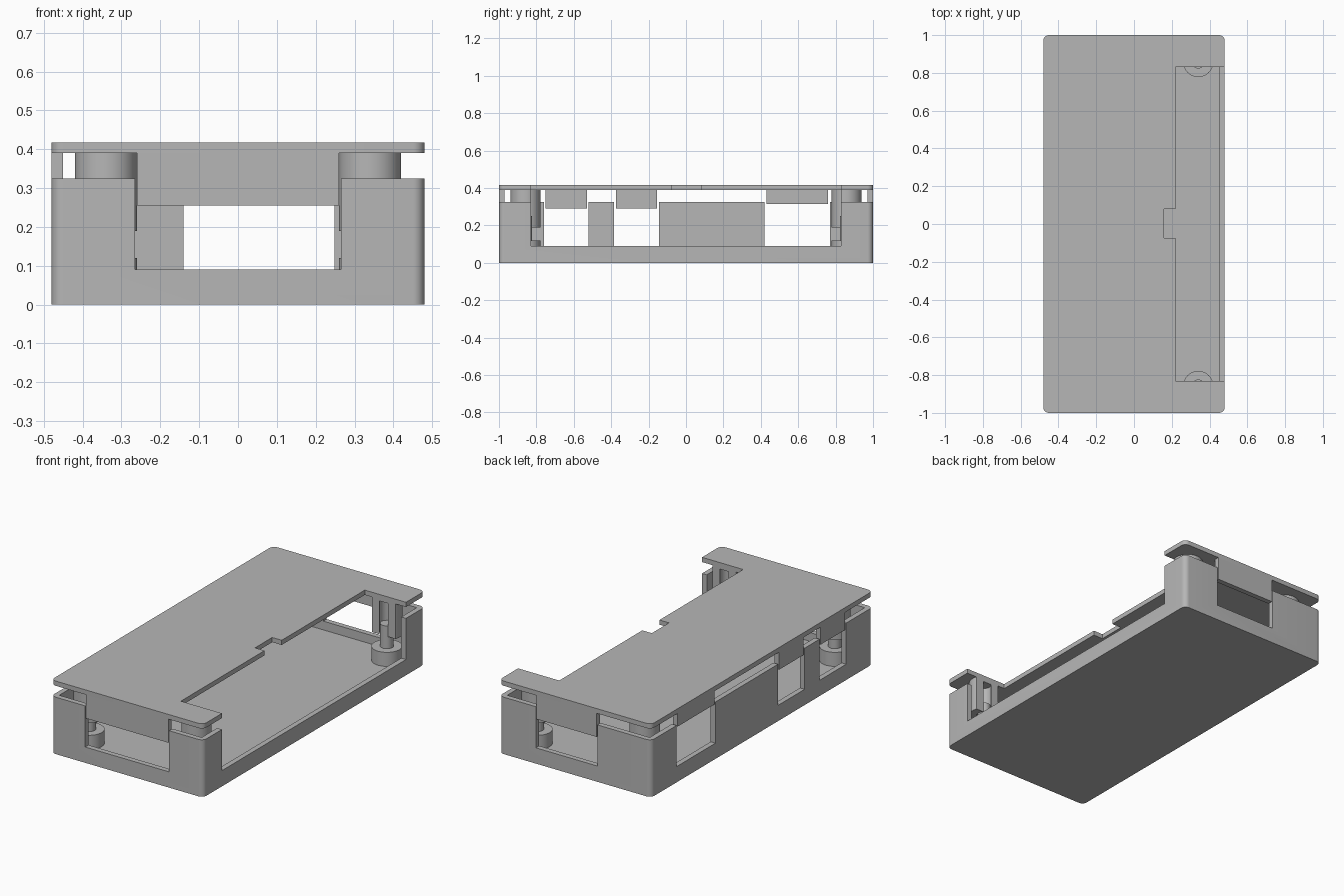
import bpy
import bmesh
from math import pi, cos, sin

cube = bpy.data.objects.get("Cube")
if cube:
    bpy.data.objects.remove(cube, do_unlink=True)

grey = bpy.data.materials.new("plain grey")
grey.use_nodes = True
grey.diffuse_color = (0.47, 0.47, 0.47, 1)
grey.node_tree.nodes["Principled BSDF"].inputs["Base Color"].default_value = (0.47, 0.47, 0.47, 1)

W, L = 0.48, 1.0          # half width and half length
WALL, FLOOR, RIM = 0.03, 0.04, 0.09
BASE_TOP, LID_LOW, LID_TOP = 0.325, 0.39, 0.417
BIG = 0.6


def prism(name, points, z0, z1):
    """Extrude a flat outline from z0 to z1."""
    bm = bmesh.new()
    face = bm.faces.new([bm.verts.new((x, y, z0)) for x, y in points])
    up = bmesh.ops.extrude_face_region(bm, geom=[face])["geom"]
    for v in up:
        if isinstance(v, bmesh.types.BMVert):
            v.co.z = z1
    bmesh.ops.recalc_face_normals(bm, faces=bm.faces)
    mesh = bpy.data.meshes.new(name)
    bm.to_mesh(mesh)
    bm.free()
    mesh.materials.append(grey)
    obj = bpy.data.objects.new(name, mesh)
    bpy.context.collection.objects.link(obj)
    return obj


def box(name, x0, x1, y0, y1, z0, z1):
    return prism(name, [(x0, y0), (x1, y0), (x1, y1), (x0, y1)], z0, z1)


def cylinder(name, x, y, r, z0, z1, n=48):
    return prism(name, [(x + r * cos(2 * pi * i / n), y + r * sin(2 * pi * i / n)) for i in range(n)], z0, z1)


def slab(name, r, z0, z1, steps=8):
    """Full-size plate with rounded vertical corners."""
    pts = []
    for q, (sx, sy) in enumerate([(1, 1), (-1, 1), (-1, -1), (1, -1)]):
        for i in range(steps + 1):
            a = (q + i / steps) * pi / 2
            pts.append((sx * (W - r) + r * cos(a), sy * (L - r) + r * sin(a)))
    return prism(name, pts, z0, z1)


def cut(obj, *cutters):
    """Subtract the cutters and remove them."""
    bpy.context.view_layer.objects.active = obj
    for c in cutters:
        c.hide_render = True
        mod = obj.modifiers.new("cut", "BOOLEAN")
        mod.operation = "DIFFERENCE"
        mod.solver = "EXACT"
        mod.object = c
        bpy.ops.object.modifier_apply(modifier=mod.name)
        bpy.data.objects.remove(c, do_unlink=True)


def smooth(obj):
    bpy.ops.object.select_all(action="DESELECT")
    obj.select_set(True)
    bpy.context.view_layer.objects.active = obj
    bpy.ops.object.shade_smooth_by_angle(angle=0.6)


# Base tray with openings in all four walls
tray = slab("base_tray", 0.03, 0, BASE_TOP)
cut(tray,
    box("cavity", -W + WALL, W - WALL, -L + WALL, L - WALL, FLOOR, BIG),
    box("front_opening", -0.265, 0.265, -L - 0.1, -L + 0.05, RIM, BIG),
    box("back_opening", -0.14, 0.248, L - 0.05, L + 0.1, RIM, BIG),
    box("open_side", W - 0.05, W + 0.1, -0.83, 0.83, RIM, BIG),
    *[box("side_opening", -W - 0.1, -W + 0.05, a, b, RIM, BIG)
      for a, b in [(-0.76, -0.52), (-0.385, -0.145), (0.42, 0.77)]])
smooth(tray)

# Lid with the large side cutout and its small notch
lid = slab("lid", 0.03, LID_LOW, LID_TOP)
cut(lid,
    box("side_cutout", 0.22, W + 0.1, -0.83, 0.83, 0.3, BIG),
    box("notch", 0.16, 0.25, -0.075, 0.08, 0.3, BIG))
smooth(lid)

# Tabs hanging from the lid into the wall openings
box("front_tab", -0.26, 0.26, -L, -L + WALL, 0.255, LID_LOW)
box("back_tab", -0.135, 0.243, L - WALL, L, 0.255, LID_LOW)
for i, (a, b, z) in enumerate([(-0.75, -0.53, 0.29), (-0.375, -0.155, 0.29), (0.43, 0.76, 0.315)]):
    box(f"side_tab_{i + 1}", -W, -W + WALL, a, b, z, LID_LOW)

# Corner standoffs: base, peg and hollow lid post
for sx, side in ((-1, "right"), (1, "left")):
    for sy, end in ((-1, "front"), (1, "back")):
        x, y = sx * 0.34, sy * 0.858
        tag = f"{end}_{side}"
        smooth(cylinder(f"standoff_{tag}", x, y, 0.08, FLOOR, 0.12))
        smooth(cylinder(f"peg_{tag}", x, y, 0.035, 0.12, 0.25))
        post = cylinder(f"lid_post_{tag}", x, y, 0.08, 0.19, LID_LOW)
        cut(post, cylinder("bore", x, y, 0.039, 0.1, LID_LOW - 0.01))
        if sx > 0:
            # Posts beside the cutout are trimmed flush with its edge
            cut(post, box("trim", 0.2, BIG, *sorted((sy * 0.7, sy * 0.83)), 0.1, BIG))
        smooth(post)
